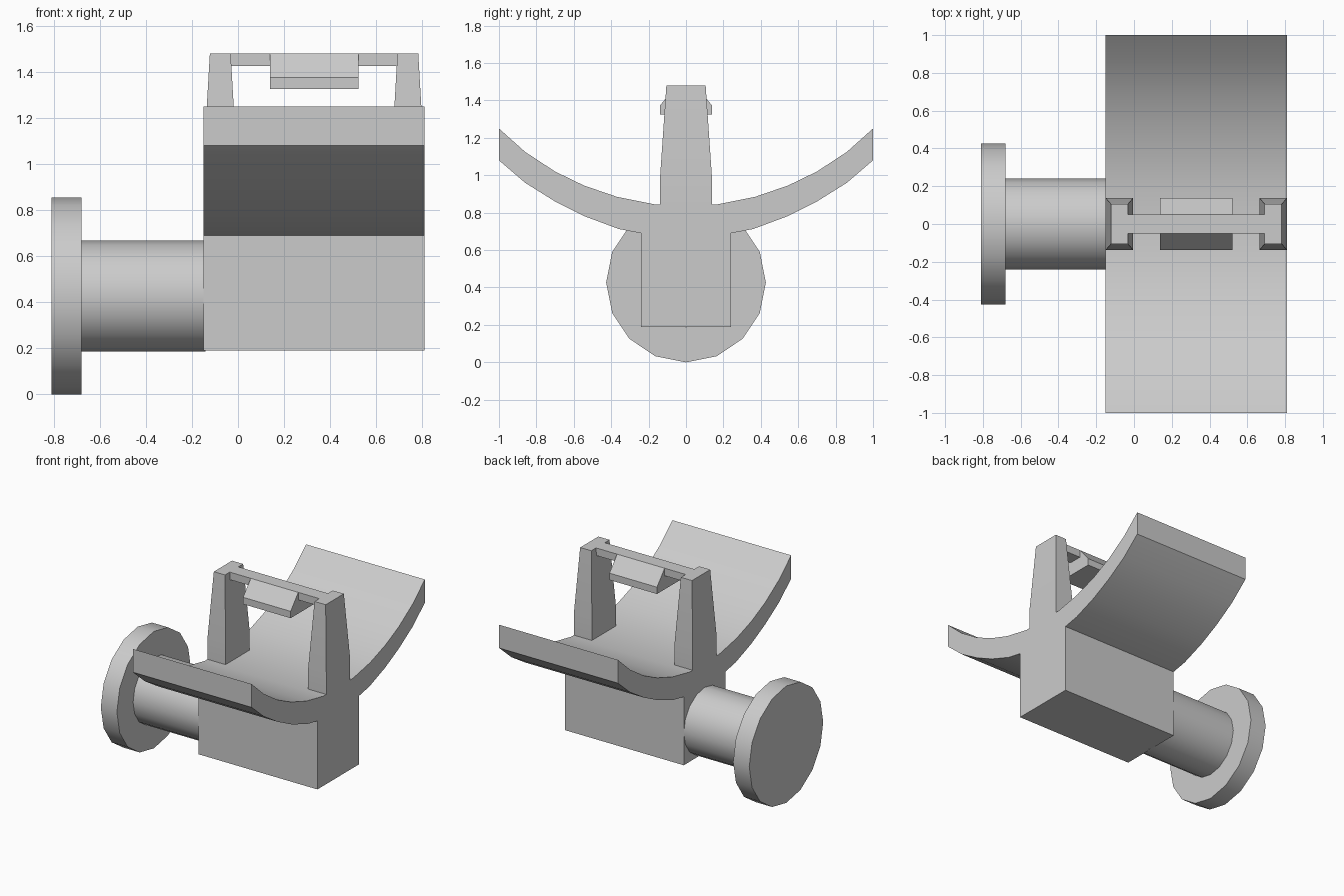
import bpy, bmesh, math
from mathutils import Matrix

cube = bpy.data.objects.get("Cube")
if cube:
    bpy.data.objects.remove(cube, do_unlink=True)

grey = bpy.data.materials.new("light grey")
grey.use_nodes = True
colour = (0.6, 0.6, 0.6, 1)
grey.diffuse_color = colour
grey.node_tree.nodes["Principled BSDF"].inputs["Base Color"].default_value = colour


def finish(name, bm):
    bmesh.ops.recalc_face_normals(bm, faces=bm.faces)
    mesh = bpy.data.meshes.new(name)
    bm.to_mesh(mesh)
    bm.free()
    mesh.materials.append(grey)
    obj = bpy.data.objects.new(name, mesh)
    bpy.context.collection.objects.link(obj)
    bpy.ops.object.select_all(action='DESELECT')
    obj.select_set(True)
    bpy.context.view_layer.objects.active = obj
    bpy.ops.object.shade_smooth_by_angle(angle=math.radians(30))
    return obj


def loft(name, rings):
    """Skin a closed solid through rings of equal point count."""
    bm = bmesh.new()
    loops = [[bm.verts.new(p) for p in ring] for ring in rings]
    n = len(loops[0])
    for a, b in zip(loops, loops[1:]):
        for i in range(n):
            j = (i + 1) % n
            bm.faces.new((a[i], a[j], b[j], b[i]))
    bm.faces.new(loops[0][::-1])
    bm.faces.new(loops[-1])
    return finish(name, bm)


def extrude_x(name, half, x0, x1):
    """Mirror a half profile of (y, z) points and extrude it along x."""
    outline = half + [(-y, z) for y, z in reversed(half)]
    return loft(name, [[(x, y, z) for y, z in outline] for x in (x0, x1)])


def cylinder_x(name, radius, x0, x1):
    bm = bmesh.new()
    place = Matrix.Translation(((x0 + x1) / 2, 0, 0.427)) @ Matrix.Rotation(math.pi / 2, 4, 'Y')
    bmesh.ops.create_cone(bm, cap_ends=True, segments=16, radius1=radius,
                          radius2=radius, depth=x1 - x0, matrix=place)
    return finish(name, bm)


# Curved cradle and the square block under it, as one profile
under = [(0.24, 0.19), (0.24, 0.69), (0.36, 0.713), (0.54, 0.78), (0.70, 0.86), (0.86, 0.96), (1, 1.08)]
upper = [(1, 1.25), (0.86, 1.125), (0.70, 1.02), (0.545, 0.945), (0.37, 0.885), (0.17, 0.845)]
extrude_x("cradle_and_block", under + upper, -0.15, 0.81)

# Round stem and end disc
cylinder_x("stem", 0.24, -0.70, -0.14)
cylinder_x("end_disc", 0.427, -0.81, -0.68)

# Two tapered posts
for name, mid in (("right_post", -0.077), ("left_post", 0.737)):
    rings = []
    for z, hx, hy in ((0.845, 0.073, 0.138), (1.0, 0.073, 0.138), (1.48, 0.045, 0.105)):
        rings.append([(mid + sx * hx, sy * hy, z)
                      for sx, sy in ((-1, -1), (1, -1), (1, 1), (-1, 1))])
    loft(name, rings)

# Cross bar with the wedge-shaped clip in its middle
extrude_x("cross_bar", [(0.05, 1.425), (0.05, 1.48)], -0.04, 0.70)
extrude_x("bar_clip", [(0.138, 1.325), (0.138, 1.375), (0.05, 1.48)], 0.138, 0.522)
